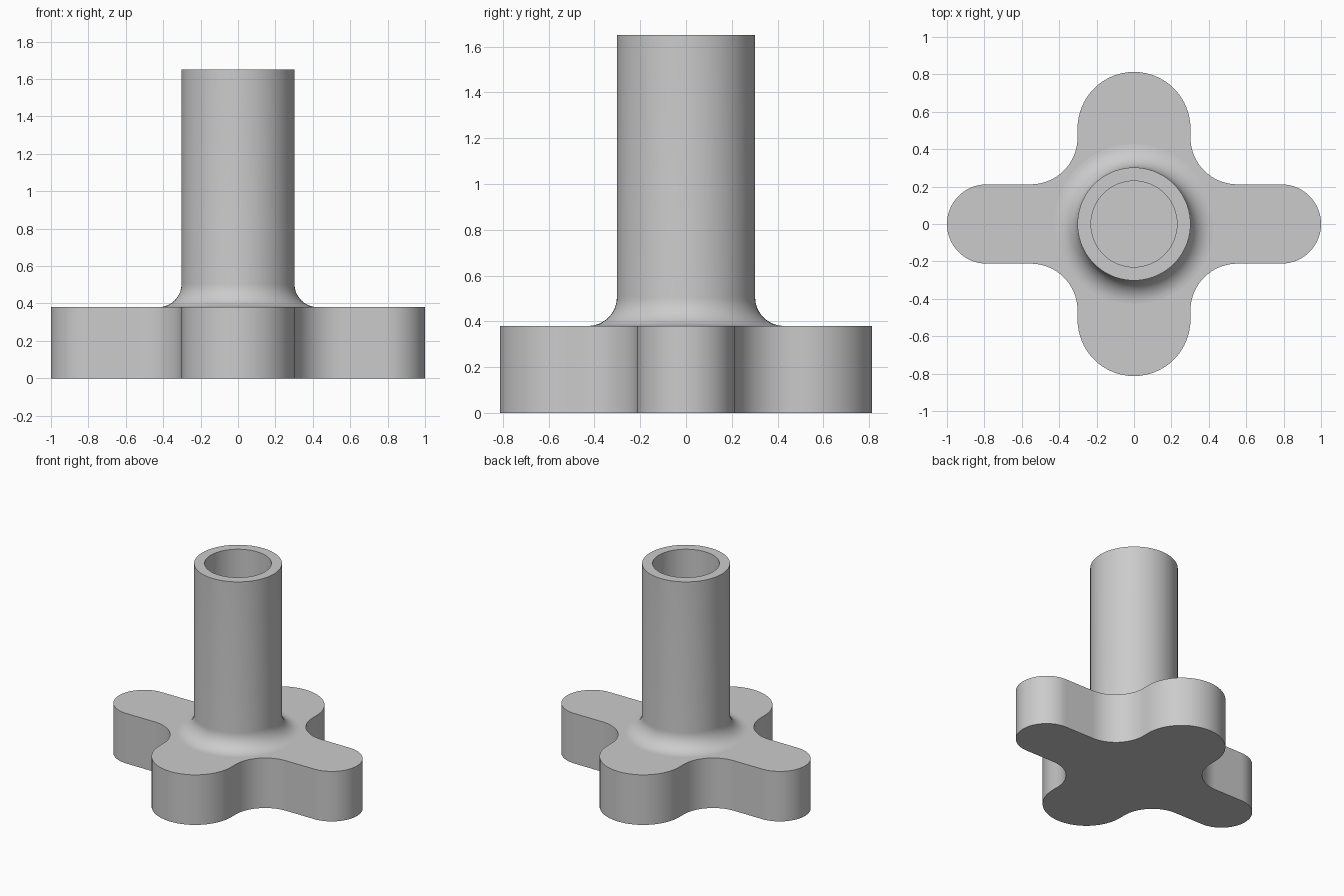
import bpy
import bmesh
from math import cos, sin, pi, radians

cube = bpy.data.objects.get("Cube")
if cube:
    bpy.data.objects.remove(cube, do_unlink=True)

grey = bpy.data.materials.new("light grey")
grey.use_nodes = True
colour = (0.6, 0.6, 0.6, 1)
grey.diffuse_color = colour
grey.node_tree.nodes["Principled BSDF"].inputs["Base Color"].default_value = colour

BASE_H, TOP_Z = 0.38, 1.65
POST_R, BORE_R, FILLET = 0.302, 0.23, 0.125
SIDE_W, FRONT_W, CORNER = 0.212, 0.302, 0.25   # arm half widths, inner corner radius
SIDE_LEN, FRONT_LEN = 1.0, 0.813


def arc(cx, cy, r, start, end, steps=16):
    angles = [radians(start + (end - start) * i / steps) for i in range(steps + 1)]
    return [(cx + r * cos(a), cy + r * sin(a)) for a in angles]


def finish(bm, name):
    bmesh.ops.recalc_face_normals(bm, faces=bm.faces)
    mesh = bpy.data.meshes.new(name)
    bm.to_mesh(mesh)
    bm.free()
    mesh.materials.append(grey)
    obj = bpy.data.objects.new(name, mesh)
    bpy.context.collection.objects.link(obj)
    bpy.ops.object.select_all(action="DESELECT")
    obj.select_set(True)
    bpy.context.view_layer.objects.active = obj
    bpy.ops.object.shade_smooth_by_angle(angle=radians(35))
    return obj


# Four-armed base: one quarter of the outline, mirrored into the other quarters
quarter = arc(SIDE_LEN - SIDE_W, 0, SIDE_W, 0, 90)
quarter += arc(FRONT_W + CORNER, SIDE_W + CORNER, CORNER, 270, 180)
quarter += arc(0, FRONT_LEN - FRONT_W, FRONT_W, 0, 90)
half = quarter + [(-x, y) for x, y in reversed(quarter[:-1])]
outline = half + [(x, -y) for x, y in reversed(half[1:-1])]

bm = bmesh.new()
bottom = bm.faces.new([bm.verts.new((x, y, 0)) for x, y in outline])
extruded = bmesh.ops.extrude_face_region(bm, geom=[bottom], use_keep_orig=True)
top_verts = [v for v in extruded["geom"] if isinstance(v, bmesh.types.BMVert)]
bmesh.ops.translate(bm, verts=top_verts, vec=(0, 0, BASE_H))
finish(bm, "base")

# Hollow post: bore, rim, outer wall and flared foot spun round the z axis
profile = [(BORE_R, BASE_H), (BORE_R, TOP_Z), (POST_R, TOP_Z)]
profile += arc(POST_R + FILLET, BASE_H + FILLET, FILLET, 180, 270, 12)

bm = bmesh.new()
verts = [bm.verts.new((r, 0, z)) for r, z in profile]
edges = [bm.edges.new(pair) for pair in zip(verts, verts[1:])]
bmesh.ops.spin(bm, geom=verts + edges, cent=(0, 0, 0), axis=(0, 0, 1),
               angle=2 * pi, steps=72, use_merge=True)
bmesh.ops.remove_doubles(bm, verts=bm.verts, dist=0.0001)
finish(bm, "hollow_post")
